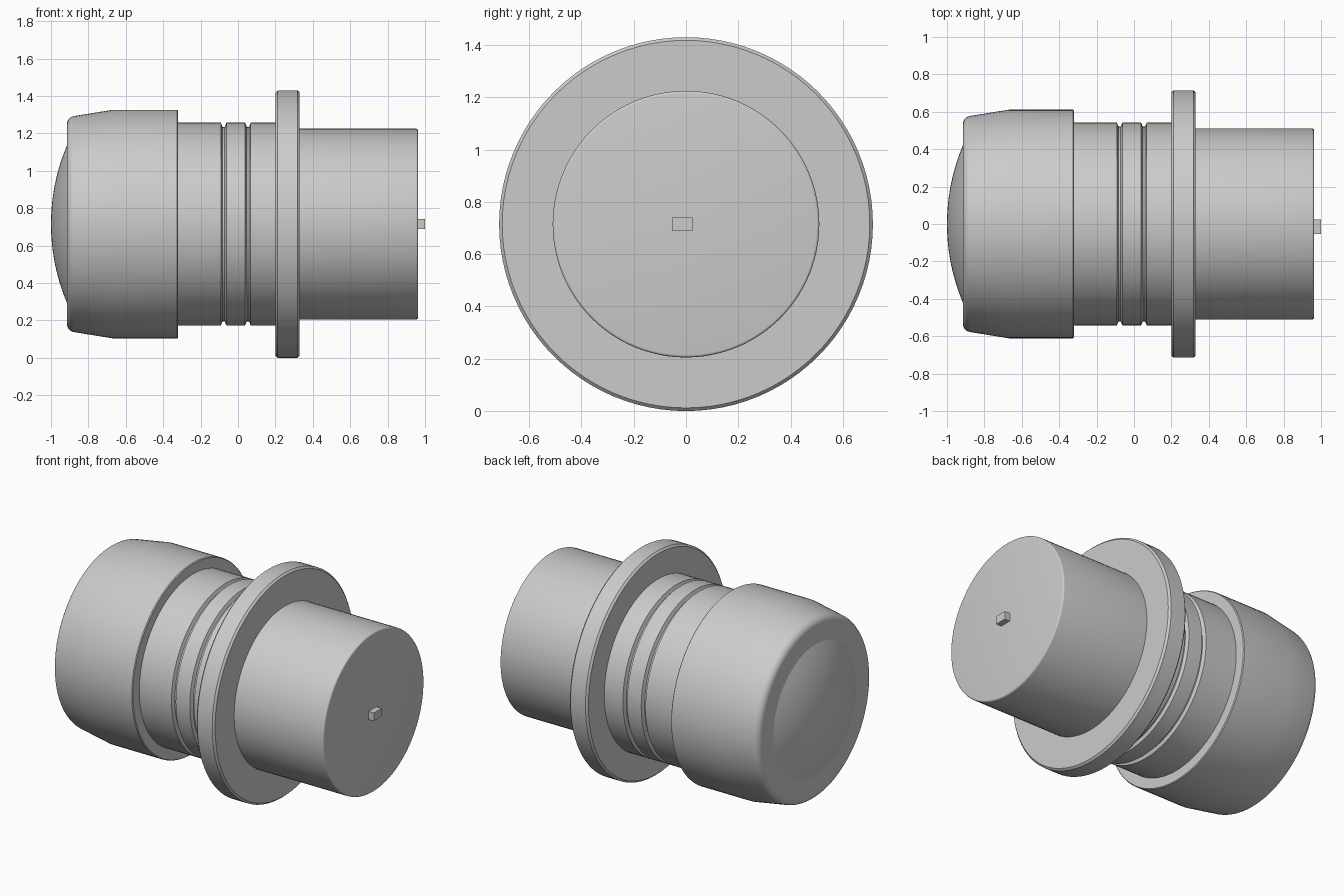
import bpy
import math
from mathutils import Matrix

AXIS_Z = 0.715
SEGMENTS = 96

default = bpy.data.objects.get("Cube")
if default:
    bpy.data.objects.remove(default, do_unlink=True)

grey = bpy.data.materials.new("plain grey")
grey.use_nodes = True
grey.diffuse_color = (0.6, 0.6, 0.6, 1)
grey.node_tree.nodes["Principled BSDF"].inputs["Base Color"].default_value = grey.diffuse_color


def arc(cx, cr, radius, start, end, steps):
    """Points of an arc in (x, radius) space, angles in degrees."""
    angles = [math.radians(start + (end - start) * i / steps) for i in range(steps + 1)]
    return [(cx + radius * math.cos(a), cr + radius * math.sin(a)) for a in angles]


def turned(name, profile):
    """Lathe an (x, radius) profile about the long axis."""
    verts, faces, rings = [], [], []
    for x, r in profile:
        first = len(verts)
        if r < 1e-5:
            verts.append((x, 0, AXIS_Z))
            rings.append([first] * SEGMENTS)
            continue
        for k in range(SEGMENTS):
            a = math.tau * k / SEGMENTS
            verts.append((x, r * math.cos(a), AXIS_Z + r * math.sin(a)))
        rings.append(list(range(first, first + SEGMENTS)))
    for a, b in zip(rings, rings[1:]):
        for k in range(SEGMENTS):
            n = (k + 1) % SEGMENTS
            # Collapse repeated corners at the poles
            faces.append(list(dict.fromkeys((a[k], b[k], b[n], a[n]))))
    mesh = bpy.data.meshes.new(name)
    mesh.from_pydata(verts, [], faces)
    mesh.flip_normals()
    mesh.update()
    obj = bpy.data.objects.new(name, mesh)
    bpy.context.collection.objects.link(obj)
    mesh.materials.append(grey)
    bpy.ops.object.select_all(action="DESELECT")
    obj.select_set(True)
    bpy.context.view_layer.objects.active = obj
    bpy.ops.object.shade_smooth_by_angle(angle=math.radians(30))
    return obj


def groove(x, width=0.03, depth=0.022, radius=0.542):
    """Narrow channel with sloping sides."""
    h = width / 2
    return [(x - h, radius), (x - h * 0.4, radius - depth),
            (x + h * 0.4, radius - depth), (x + h, radius)]


# Shallow domed front lens
rise, rim = 0.085, 0.42
ball = (rise ** 2 + rim ** 2) / (2 * rise)
half = math.degrees(math.asin(rim / ball))
lens = arc(-1 + ball, 0, ball, 180, 180 - half, 12)
turned("front_lens", [(-1, 0)] + lens[1:] + [(-0.9, rim), (-0.9, 0)])

# Cap with a rounded lip and tapered shoulder
lip = arc(-0.87, 0.533, 0.045, 180, 99, 8)
turned("front_cap", [(-0.9, 0), (-0.915, rim)] + lip +
       [(-0.67, 0.611), (-0.325, 0.611), (-0.32, 0.606), (-0.32, 0.5)])

# Grooved neck
turned("neck", [(-0.34, 0), (-0.34, 0.542)] + groove(-0.077) + groove(0.053) +
       [(0.22, 0.542), (0.22, 0)])

# Mounting flange with chamfered edges
turned("flange", [(0.2, 0), (0.2, 0.703), (0.212, 0.715), (0.318, 0.715),
                  (0.33, 0.703), (0.33, 0)])

# Rear barrel with a softened end edge
turned("rear_barrel", [(0.3, 0), (0.3, 0.51)] + arc(0.952, 0.5, 0.01, 90, 0, 4) + [(0.962, 0)])

# Small locating key on the rear face
bpy.ops.mesh.primitive_cube_add(size=1)
key = bpy.context.object
key.name = "rear_key"
key.data.transform(Matrix.Translation((0.975, -0.014, AXIS_Z)) @ Matrix.Diagonal((0.05, 0.078, 0.052, 1)))
key.data.materials.append(grey)
